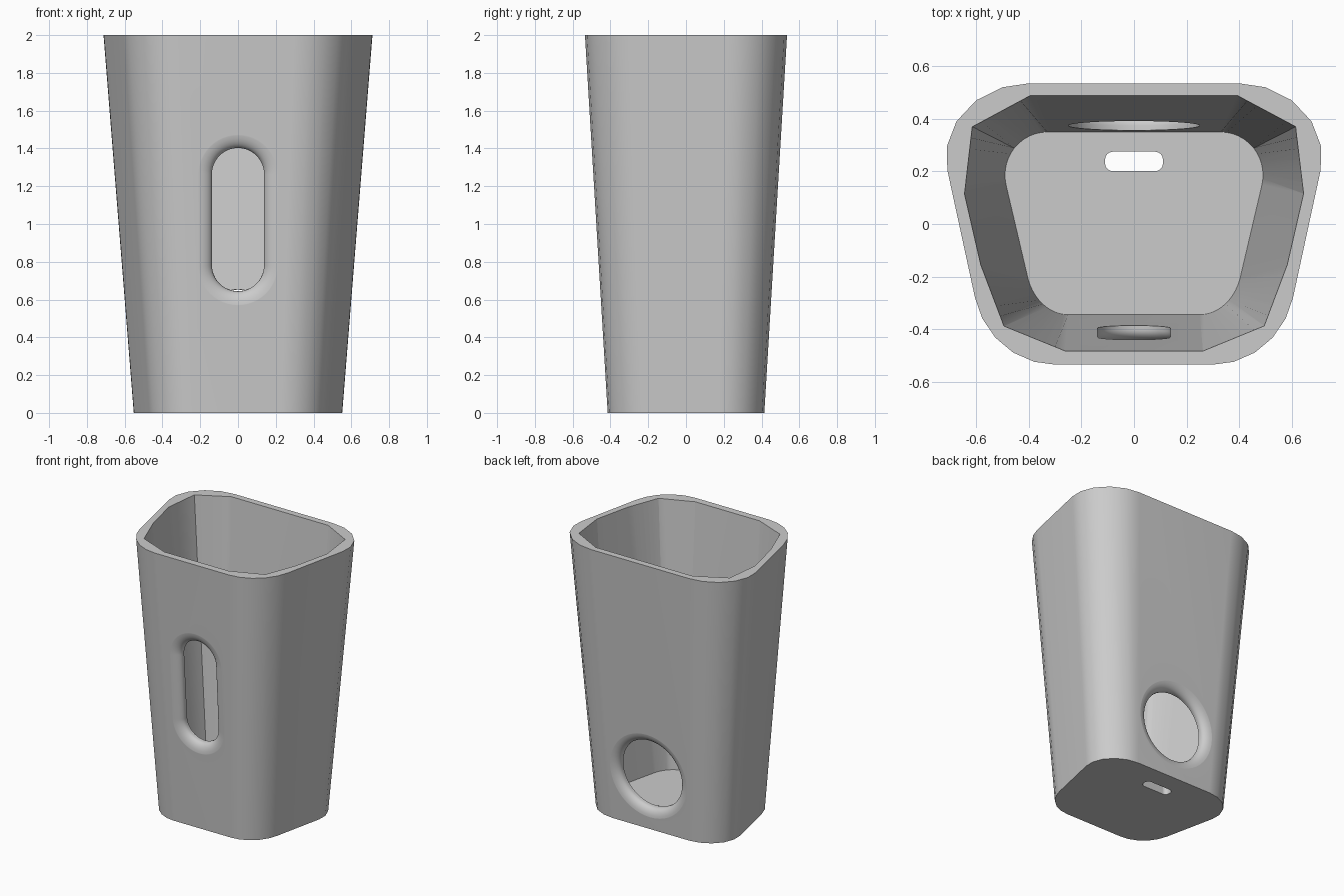
import bpy, bmesh, math
from mathutils import Vector

if "Cube" in bpy.data.objects:
    bpy.data.objects.remove(bpy.data.objects["Cube"])


def loft(name, rings):
    """Closed solid skinned through rings with equal point counts."""
    bm = bmesh.new()
    vs = [[bm.verts.new(p) for p in r] for r in rings]
    n = len(vs[0])
    for a, b in zip(vs, vs[1:]):
        for i in range(n):
            j = (i + 1) % n
            bm.faces.new((a[i], a[j], b[j], b[i]))
    bm.faces.new(vs[0])
    bm.faces.new(vs[-1])
    bmesh.ops.remove_doubles(bm, verts=bm.verts, dist=1e-5)
    bmesh.ops.recalc_face_normals(bm, faces=bm.faces)
    me = bpy.data.meshes.new(name)
    bm.to_mesh(me)
    bm.free()
    ob = bpy.data.objects.new(name, me)
    bpy.context.collection.objects.link(ob)
    return ob


def arc(a, k, b, w, n):
    """Rounded corner from a to b with control corner k."""
    out = []
    for i in range(n + 1):
        t = i / n
        c = ((1 - t) ** 2, 2 * w * t * (1 - t), t * t)
        out.append(tuple((c[0] * a[m] + c[1] * k[m] + c[2] * b[m]) / sum(c) for m in (0, 1)))
    return out


def bent(a, k, b, n):
    """Same point count as arc(), but along the two straight segments a-k-b."""
    out = []
    for i in range(n + 1):
        t = 2 * i / n
        p, q, f = (a, k, t) if t <= 1 else (k, b, t - 1)
        out.append(tuple(p[m] + (q[m] - p[m]) * f for m in (0, 1)))
    return out


def mirrored(half):
    return half + [(-x, y) for x, y in reversed(half)]


def rounded_rect(hw, hh, r, n=12):
    pts = []
    for q, (sx, sy) in enumerate(((1, 1), (-1, 1), (-1, -1), (1, -1))):
        for i in range(n + 1):
            t = math.pi / 2 * (q + i / n)
            pts.append((sx * (hw - r) + r * math.cos(t), sy * (hh - r) + r * math.sin(t)))
    return pts


def wall_cutter(name, side, zc, hw, hh, r, lip):
    """Through-hole cutter with a rounded outer lip, square to the leaning wall."""
    o = Vector((0, side * (0.415 + 0.06 * zc), zc))
    v = Vector((0, side * 0.06, 1)).normalized()
    nrm = Vector((0, side, -0.06)).normalized()
    steps = [(-0.05, lip)]
    for i in range(9):
        t = math.pi / 2 * i / 8
        steps.append((0.05 * (1 - math.cos(t)) - 0.0005, lip * (1 - math.sin(t))))
    steps.append((0.2, 0))
    return loft(name, [[o + Vector((x, 0, 0)) + v * y - nrm * d
                        for x, y in rounded_rect(hw + e, hh + e, r + e)] for d, e in steps])


# Outer shell: rounded trapezoid, scaled down towards the base
outer = mirrored(arc((0.40, 0.535), (0.78, 0.535), (0.71, 0.205), 0.63, 5)
                 + arc((0.605, -0.28), (0.55, -0.535), (0.30, -0.535), 0.78, 5))
body = loft("cup_body", [[(x * s, y * s, z) for x, y in outer] for s, z in ((0.775, 0), (1, 2))])

# Cavity: smooth corners at the floor, two-segment corners at the rim
N, FLOOR = 12, 0.07
low = mirrored(arc((0.33, 0.35), (0.53, 0.35), (0.487, 0.15), 0.63, N)
               + arc((0.405, -0.2), (0.373, -0.345), (0.25, -0.345), 0.78, N))
top = mirrored(bent((0.395, 0.488), (0.615, 0.37), (0.645, 0.115), N)
               + bent((0.583, -0.155), (0.495, -0.388), (0.262, -0.483), N))
f = (2.1 - FLOOR) / (2 - FLOOR)
cavity = loft("cavity_cutter", [
    [(x, y, FLOOR) for x, y in low],
    [(a[0] + (b[0] - a[0]) * f, a[1] + (b[1] - a[1]) * f, 2.1) for a, b in zip(low, top)]])

# Front slot, round back hole and floor slot
cutters = [
    cavity,
    wall_cutter("front_slot_cutter", -1, 1.02, 0.138, 0.38, 0.138, 0.085),
    wall_cutter("back_hole_cutter", 1, 0.40, 0.25, 0.25, 0.25, 0.075),
    loft("floor_slot_cutter", [[(x, y + 0.238, z) for x, y in rounded_rect(0.11, 0.037, 0.03, 6)]
                               for z in (-0.1, 0.2)]),
]
bpy.context.view_layer.objects.active = body
body.select_set(True)
for c in cutters:
    m = body.modifiers.new(c.name, 'BOOLEAN')
    m.operation, m.solver, m.object = 'DIFFERENCE', 'EXACT', c
    bpy.ops.object.modifier_apply(modifier=m.name)
    bpy.data.objects.remove(c)

# Smooth shading with crisp rims
bpy.ops.object.shade_smooth_by_angle(angle=math.radians(35))
wn = body.modifiers.new("weighted_normals", 'WEIGHTED_NORMAL')
wn.keep_sharp = True
